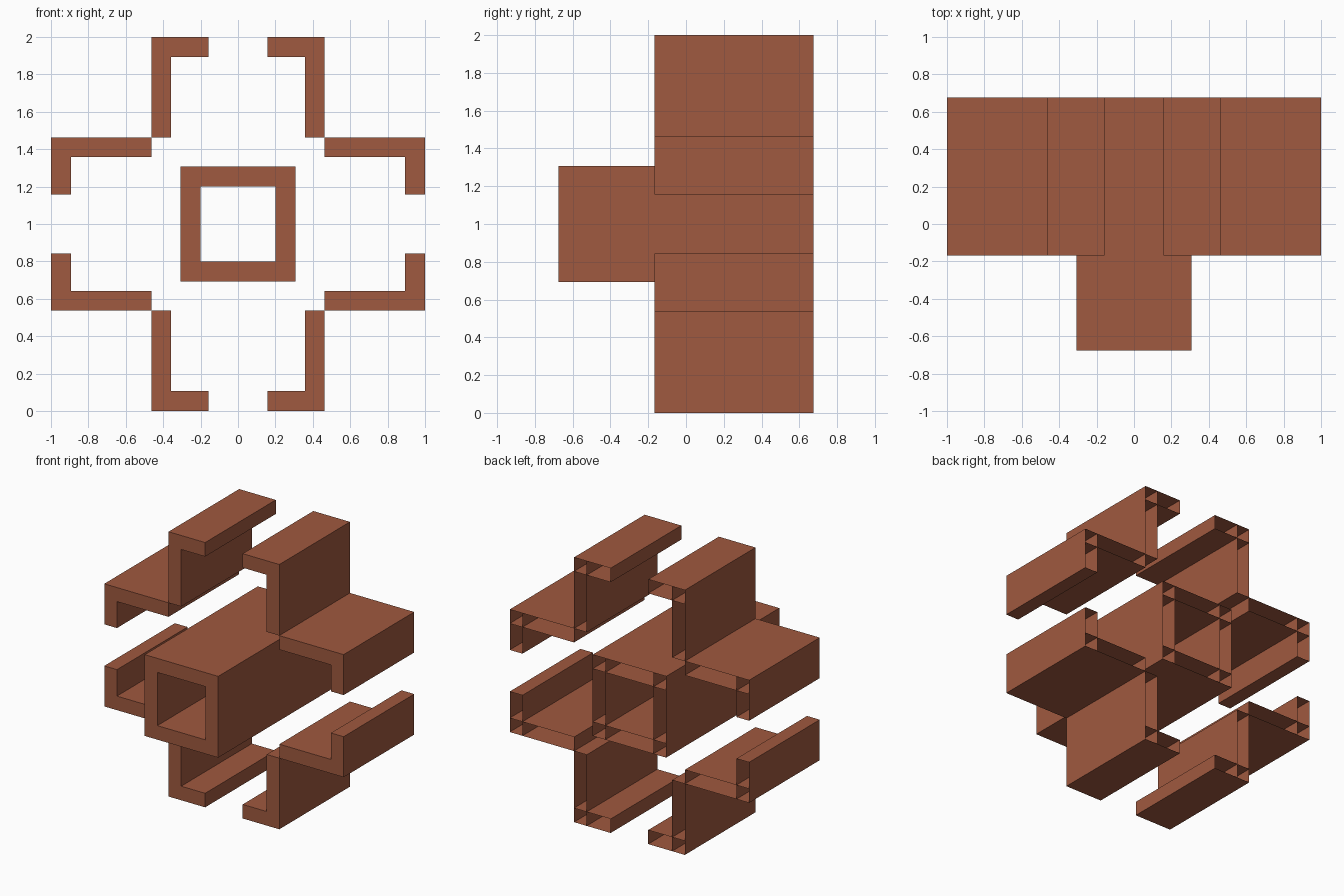
import bpy, bmesh

if "Cube" in bpy.data.objects:
    bpy.data.objects.remove(bpy.data.objects["Cube"])

clay = bpy.data.materials.new("clay")
clay.diffuse_color = (0.35, 0.1, 0.05, 1)
clay.use_nodes = True
clay.node_tree.nodes["Principled BSDF"].inputs["Base Color"].default_value = clay.diffuse_color

T = 0.106      # wall thickness
BACK = 0.675   # shared open back plane


def extruded_cells(name, cells, front, mirror=False):
    """Capped front cells (x0, x1, z0, z1), every edge extruded to the open back."""
    bm = bmesh.new()
    for x0, x1, z0, z1 in cells:
        corners = ((x0, z0), (x1, z0), (x1, z1), (x0, z1))
        bm.faces.new([bm.verts.new((x, front, z)) for x, z in corners])
    bmesh.ops.remove_doubles(bm, verts=bm.verts[:], dist=1e-4)
    out = bmesh.ops.extrude_edge_only(bm, edges=bm.edges[:])
    new = [v for v in out["geom"] if isinstance(v, bmesh.types.BMVert)]
    bmesh.ops.translate(bm, verts=new, vec=(0, BACK - front, 0))
    bmesh.ops.recalc_face_normals(bm, faces=bm.faces[:])
    me = bpy.data.meshes.new(name)
    bm.to_mesh(me)
    bm.free()
    me.materials.append(clay)
    ob = bpy.data.objects.new(name, me)
    ob.location.z = 1
    bpy.context.collection.objects.link(ob)
    if mirror:
        mod = ob.modifiers.new("mirror", "MIRROR")
        mod.use_axis = (True, False, True)
        mod.use_mirror_merge = False
    return ob


# Central square tube: the border cells of a 3 x 3 grid
R = 0.307
g = (-R, -R + T, R - T, R)
ring = [(g[i], g[i + 1], g[j], g[j + 1])
        for i in range(3) for j in range(3) if (i, j) != (1, 1)]
extruded_cells("centre_tube", ring, -BACK)

# Hooked walls of the cross outline: one quadrant, mirrored in x and z
S, LIP = 0.463, 0.157
upright = [(S - T, S, S, 1 - T), (S - T, S, 1 - T, 1), (LIP, S - T, 1 - T, 1)]
sideways = [(z0, z1, x0, x1) for x0, x1, z0, z1 in upright]
extruded_cells("upright_hooks", upright, -0.168, mirror=True)
extruded_cells("side_hooks", sideways, -0.168, mirror=True)
